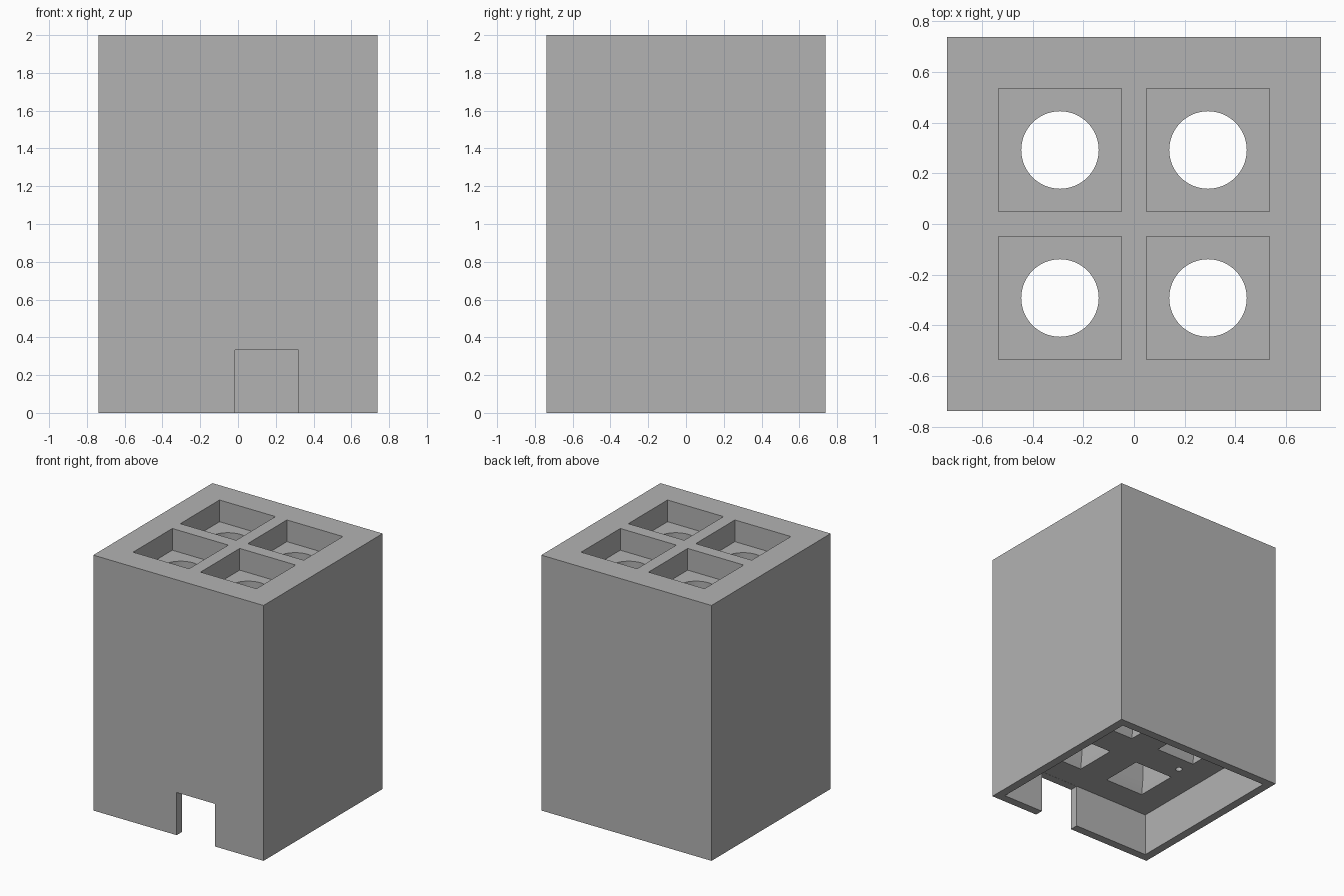
import bpy
import bmesh

cube = bpy.data.objects.get("Cube")
if cube:
    bpy.data.objects.remove(cube, do_unlink=True)

HALF = 0.7375      # half width of the block
HEIGHT = 2.0
CEILING = 0.335    # top of the hollow base
PITCH = 0.292      # channel centre offset
TUBE = 0.2425      # half width of channels and pockets
LED = 0.1675       # half width of the lower openings
FLOOR = 1.83       # floor of the top pockets

grey = bpy.data.materials.new("plain grey")
grey.use_nodes = True
colour = (0.45, 0.45, 0.45, 1)
grey.diffuse_color = colour
grey.node_tree.nodes["Principled BSDF"].inputs["Base Color"].default_value = colour


def make_object(name, bm):
    bmesh.ops.recalc_face_normals(bm, faces=bm.faces)
    mesh = bpy.data.meshes.new(name)
    bm.to_mesh(mesh)
    bm.free()
    mesh.materials.append(grey)
    obj = bpy.data.objects.new(name, mesh)
    bpy.context.collection.objects.link(obj)
    return obj


def square_stack(name, x, y, levels):
    """Closed square shaft through (half width, height) levels."""
    bm = bmesh.new()
    rings = [[bm.verts.new((x + sx * h, y + sy * h, z))
              for sx, sy in ((-1, -1), (1, -1), (1, 1), (-1, 1))]
             for h, z in levels]
    for low, high in zip(rings, rings[1:]):
        for i in range(4):
            j = (i + 1) % 4
            bm.faces.new((low[i], low[j], high[j], high[i]))
    bm.faces.new(rings[0][::-1])
    bm.faces.new(rings[-1])
    return make_object(name, bm)


def round_shaft(name, x, y, radius, z0, z1, sides):
    bm = bmesh.new()
    bmesh.ops.create_cone(bm, cap_ends=True, segments=sides, radius1=radius,
                          radius2=radius, depth=z1 - z0)
    bmesh.ops.translate(bm, verts=bm.verts, vec=(x, y, (z0 + z1) / 2))
    return make_object(name, bm)


def cut(target, cutter):
    cutter.hide_render = True
    mod = target.modifiers.new("cut", "BOOLEAN")
    mod.operation = "DIFFERENCE"
    mod.solver = "EXACT"
    mod.object = cutter
    bpy.context.view_layer.objects.active = target
    bpy.ops.object.modifier_apply(modifier=mod.name)
    bpy.data.objects.remove(cutter, do_unlink=True)


# Block with hollow base
housing = square_stack("housing", 0, 0, [(HALF, 0), (HALF, HEIGHT)])
cut(housing, square_stack("base_hollow", 0, 0, [(0.672, -0.1), (0.672, CEILING)]))

# Cable notch in the front wall
cut(housing, square_stack("cable_notch", 0.152, -0.73,
                          [(0.167, -0.2), (0.167, CEILING - 0.001)]))

# Four light channels: flared shaft, round aperture, top pocket
for sx in (-1, 1):
    for sy in (-1, 1):
        x, y = sx * PITCH, sy * PITCH
        cut(housing, square_stack("channel", x, y, [
            (LED, 0.2), (LED, CEILING), (TUBE, CEILING + 0.2), (TUBE, FLOOR - 0.067)]))
        cut(housing, square_stack("pocket", x, y, [(TUBE, FLOOR), (TUBE, 2.1)]))
        cut(housing, round_shaft("aperture", x, y, 0.153, 1.6, 1.95, 64))

# Small blind hole in the ceiling of the base
cut(housing, round_shaft("pin_hole", -0.43, 0, 0.025, 0.2, 0.5, 12))

bpy.ops.object.select_all(action="DESELECT")
housing.select_set(True)
bpy.context.view_layer.objects.active = housing
bpy.ops.object.shade_smooth_by_angle(angle=0.5)
